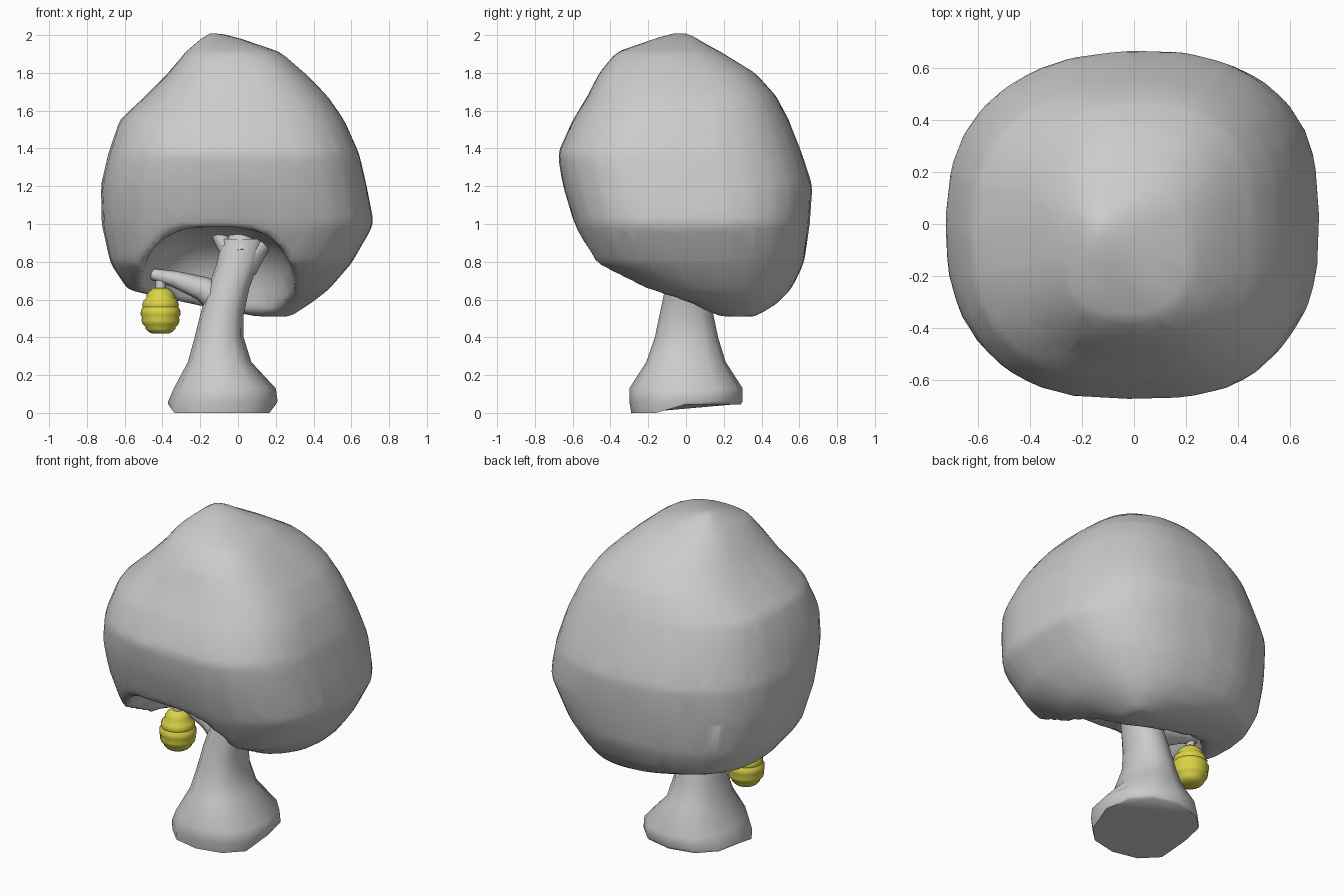
import bpy, bmesh, math
from mathutils import Vector

if "Cube" in bpy.data.objects:
    bpy.data.objects.remove(bpy.data.objects["Cube"])


def loft(name, rings):
    """Skin a list of equal-length point rings and cap both ends."""
    bm = bmesh.new()
    vs = [[bm.verts.new(p) for p in r] for r in rings]
    n = len(vs[0])
    for a, b in zip(vs, vs[1:]):
        for i in range(n):
            j = (i + 1) % n
            bm.faces.new((a[i], a[j], b[j], b[i]))
    bm.faces.new(vs[0][::-1])
    bm.faces.new(vs[-1])
    bmesh.ops.recalc_face_normals(bm, faces=bm.faces)
    me = bpy.data.meshes.new(name)
    bm.to_mesh(me)
    bm.free()
    ob = bpy.data.objects.new(name, me)
    bpy.context.collection.objects.link(ob)
    return ob


def spow(v, e):
    return math.copysign(abs(v) ** e, v)


def box_ring(z, x0, x1, y0, y1, n, power=2.0):
    """Rounded ring filling the given x and y extents at height z."""
    pts = []
    for i in range(n):
        a = math.tau * i / n
        pts.append(((x0 + x1) / 2 + (x1 - x0) / 2 * spow(math.cos(a), 2 / power),
                    (y0 + y1) / 2 + (y1 - y0) / 2 * spow(math.sin(a), 2 / power), z))
    return pts


def tube(name, path, radii, n=8):
    """Tapered branch along a path."""
    pts = [Vector(p) for p in path]
    rings = []
    for i, p in enumerate(pts):
        d = (pts[min(i + 1, len(pts) - 1)] - pts[max(i - 1, 0)]).normalized()
        u = d.cross(Vector((0, 1, 0))).normalized()
        v = d.cross(u)
        rings.append([p + radii[i] * (math.cos(math.tau * k / n) * u + math.sin(math.tau * k / n) * v)
                      for k in range(n)])
    return loft(name, rings)


def smooth(ob, angle=50):
    bpy.ops.object.select_all(action='DESELECT')
    ob.select_set(True)
    bpy.context.view_layer.objects.active = ob
    bpy.ops.object.shade_smooth_by_angle(angle=math.radians(angle))


# Canopy: silhouette extents per height (z, left, right, front, back)
levels = [
    (0.51, 0.10, 0.28, 0.18, 0.37), (0.575, -0.25, 0.38, 0.00, 0.48),
    (0.65, -0.59, 0.48, -0.25, 0.56), (0.79, -0.68, 0.60, -0.50, 0.63),
    (1.00, -0.725, 0.72, -0.59, 0.66), (1.20, -0.73, 0.68, -0.65, 0.675),
    (1.37, -0.69, 0.64, -0.68, 0.62), (1.55, -0.63, 0.56, -0.60, 0.55),
    (1.68, -0.49, 0.47, -0.52, 0.48), (1.80, -0.37, 0.35, -0.46, 0.37),
    (1.91, -0.28, 0.22, -0.37, 0.19), (1.98, -0.20, 0.02, -0.17, 0.06), (2.01, -0.16, -0.09, -0.08, 0.03)]
rings = []
for lv in levels:
    ring = box_ring(*lv, 28, 2.6)
    # flatten the back-left corner, push out the front-right one
    out = []
    for x, y, z in ring:
        a = math.atan2(y, x)
        k = 1 - 0.05 * max(0, math.cos(a - 2.3)) ** 8 + 0.04 * max(0, math.cos(a + 0.75)) ** 8
        out.append((x * k, y * k, z))
    rings.append(out)
canopy = loft("canopy", rings)

# Hollow under the front of the canopy where the branches show
hr = []
for i in range(1, 16):
    t = -math.pi / 2 + math.pi * i / 16
    r = abs(math.cos(t)) ** 0.7
    z = 0.50 + 0.49 * spow(math.sin(t), 0.7)
    hr.append(box_ring(z, -0.1 - 0.43 * r, -0.1 + 0.41 * r, -0.38 - 0.58 * r, -0.38 + 0.58 * r, 28, 2.8))
hollow = loft("hollow_cutter", hr)
cut = canopy.modifiers.new("hollow", 'BOOLEAN')
cut.operation = 'DIFFERENCE'
cut.object = hollow
cut.solver = 'EXACT'
rm = canopy.modifiers.new("remesh", 'REMESH')
rm.mode = 'VOXEL'
rm.voxel_size = 0.03
sm = canopy.modifiers.new("soften", 'SMOOTH')
sm.factor = 0.5
sm.iterations = 6
dec = canopy.modifiers.new("reduce", 'DECIMATE')
dec.ratio = 0.12
bpy.ops.object.select_all(action='DESELECT')
canopy.select_set(True)
bpy.context.view_layer.objects.active = canopy
for m in list(canopy.modifiers):
    bpy.ops.object.modifier_apply(modifier=m.name)
bpy.data.objects.remove(hollow)
smooth(canopy, 70)

# Trunk with a flared foot
trunk_levels = [
    (0.02, -0.37, 0.20, -0.29, 0.29), (0.06, -0.37, 0.21, -0.30, 0.30),
    (0.13, -0.34, 0.20, -0.30, 0.30), (0.27, -0.265, 0.07, -0.21, 0.21),
    (0.40, -0.23, 0.03, -0.165, 0.17), (0.52, -0.20, 0.03, -0.14, 0.145),
    (0.66, -0.16, 0.06, -0.11, 0.12), (0.80, -0.11, 0.11, -0.09, 0.10),
    (0.92, -0.09, 0.15, -0.07, 0.08)]
tr = [box_ring(*lv, 12, 2.3) for lv in trunk_levels]
tr[0] = [(x, y, 0.0 if y < -0.05 else 0.045) for x, y, z in tr[0]]
smooth(loft("trunk", tr))

# Branches
for name, path, radii in [
    ("low_branch", [(-0.06, 0, 0.57), (-0.19, 0, 0.66), (-0.34, 0, 0.71), (-0.50, 0, 0.745)],
     [0.09, 0.065, 0.043, 0.025]),
    ("left_branch", [(-0.02, 0, 0.82), (-0.09, 0, 0.92), (-0.17, 0.02, 1.06)], [0.06, 0.04, 0.025]),
    ("right_branch", [(0.03, 0, 0.78), (0.11, 0, 0.88), (0.25, 0, 1.02)], [0.08, 0.055, 0.035]),
    ("top_branch", [(0.02, 0, 0.85), (0.01, 0.02, 0.95), (0.0, 0.05, 1.08)], [0.09, 0.07, 0.06]),
]:
    smooth(tube(name, path, radii))

# Hanging hive: stacked bulging bands
hive_rings = []
bands = [(0.42, 0.045), (0.455, 0.08), (0.505, 0.098), (0.56, 0.094), (0.61, 0.075), (0.66, 0.04)]
for (z0, r0), (z1, r1) in zip(bands, bands[1:]):
    for t in (0.0, 0.3, 0.7):
        r = r0 + (r1 - r0) * t + (0.009 if t else 0)
        hive_rings.append(box_ring(z0 + (z1 - z0) * t, -0.41 - r, -0.41 + r, -r, r, 16))
hive_rings.append(box_ring(0.66, -0.45, -0.37, -0.04, 0.04, 16))
hive = loft("hive", hive_rings)
mat = bpy.data.materials.new("hive_yellow")
mat.diffuse_color = (0.70, 0.65, 0.06, 1)
mat.use_nodes = True
mat.node_tree.nodes["Principled BSDF"].inputs["Base Color"].default_value = mat.diffuse_color
hive.data.materials.append(mat)
smooth(hive, 40)
# Short stalk joining the hive to the low branch
smooth(tube("hive_stalk", [(-0.41, 0, 0.64), (-0.41, 0, 0.72)], [0.03, 0.025]))
